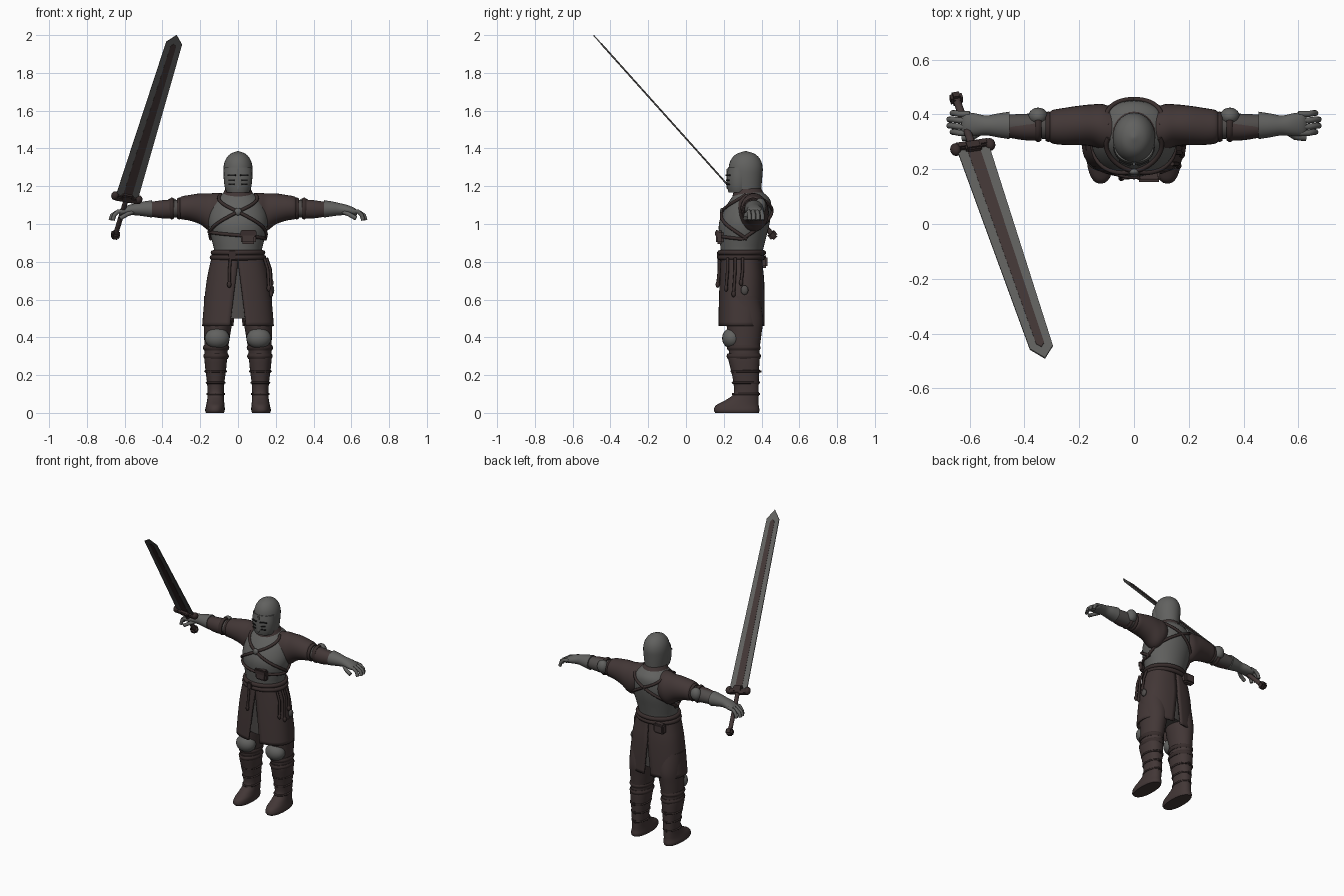
import bpy, bmesh, math
from mathutils import Vector, Matrix

cube = bpy.data.objects.get("Cube")
if cube:
    bpy.data.objects.remove(cube)


def material(name, rgb):
    m = bpy.data.materials.new(name)
    m.use_nodes = True
    m.diffuse_color = (*rgb, 1)
    m.node_tree.nodes["Principled BSDF"].inputs["Base Color"].default_value = (*rgb, 1)
    return m


STEEL = material("dark steel", (0.12, 0.12, 0.115))
LEATHER = material("brown leather", (0.055, 0.038, 0.037))
STRAP = material("dark strap leather", (0.04, 0.027, 0.026))
MAIL = material("mail", (0.08, 0.073, 0.07))
BLACK = material("black slit", (0.01, 0.01, 0.01))
meshes = []


def finish(name, bm, mat):
    bmesh.ops.recalc_face_normals(bm, faces=bm.faces)
    me = bpy.data.meshes.new(name)
    bm.to_mesh(me)
    bm.free()
    ob = bpy.data.objects.new(name, me)
    bpy.context.collection.objects.link(ob)
    me.materials.append(mat)
    meshes.append(ob)
    return ob


def smooth_rings(rings, steps=4):
    """Catmull-Rom interpolation through the given rings."""
    out = []
    for i in range(len(rings) - 1):
        a, b = rings[max(i - 1, 0)], rings[i]
        c, d = rings[i + 1], rings[min(i + 2, len(rings) - 1)]
        for k in range(steps):
            t = k / steps
            out.append([q + 0.5 * t * (r - p + t * (2*p - 5*q + 4*r - s + t * (3*(q - r) + s - p)))
                        for p, q, r, s in zip(a, b, c, d)])
    return out + [list(rings[-1])]


def loft(name, rings, mat, axis="z", side=1, power=2.0, sides=28, steps=4):
    """Rings (x, y, z, a, b) swept along z or x, closed with caps."""
    bm = bmesh.new()
    rows = []
    for x, y, z, a, b in smooth_rings(rings, steps):
        row = []
        for i in range(sides):
            t = 2 * math.pi * i / sides
            c, s = math.cos(t), math.sin(t)
            u = a * math.copysign(abs(c) ** (2 / power), c)
            v = b * math.copysign(abs(s) ** (2 / power), s)
            p = (x + u, y + v, z) if axis == "z" else (x, y + u, z + v)
            row.append(bm.verts.new((p[0] * side, p[1], p[2])))
        rows.append(row)
    for lo, hi in zip(rows, rows[1:]):
        for i in range(sides):
            j = (i + 1) % sides
            bm.faces.new((lo[i], lo[j], hi[j], hi[i]))
    bm.faces.new(rows[0])
    bm.faces.new(rows[-1])
    return finish(name, bm, mat)


def ball(name, centre, radii, mat, frame=Matrix()):
    bm = bmesh.new()
    m = frame @ Matrix.Translation(centre) @ Matrix.Diagonal((*radii, 1))
    bmesh.ops.create_uvsphere(bm, u_segments=20, v_segments=12, radius=1, matrix=m)
    return finish(name, bm, mat)


def box(name, centre, size, mat, frame=Matrix(), bevel=0.006, turn=0):
    bm = bmesh.new()
    m = (frame @ Matrix.Translation(centre) @ Matrix.Rotation(turn, 4, "Z")
         @ Matrix.Diagonal((*size, 1)))
    bmesh.ops.create_cube(bm, size=1, matrix=m)
    if bevel:
        bmesh.ops.bevel(bm, geom=bm.edges[:], offset=bevel, segments=2, affect="EDGES")
    return finish(name, bm, mat)


def tube(name, points, radius, mat, closed=False):
    cu = bpy.data.curves.new(name, "CURVE")
    cu.dimensions = "3D"
    cu.bevel_depth = radius
    cu.bevel_resolution = 2
    cu.use_fill_caps = True
    sp = cu.splines.new("POLY")
    sp.points.add(len(points) - 1)
    for q, p in zip(sp.points, points):
        q.co = (*p, 1)
    sp.use_cyclic_u = closed
    sp.use_smooth = True
    cu.materials.append(mat)
    ob = bpy.data.objects.new(name, cu)
    bpy.context.collection.objects.link(ob)
    return ob


# Torso plate, collar and helmet
TORSO = [(0, .292, .80, .138, .106), (0, .295, .85, .125, .110), (0, .30, .92, .14, .122),
         (0, .308, 1.0, .157, .134), (0, .325, 1.07, .15, .126), (0, .34, 1.13, .12, .105),
         (0, .335, 1.17, .07, .07)]
loft("breastplate", TORSO, STEEL, sides=40)
loft("collar", [(0, .335, 1.14, .095, .09), (0, .33, 1.17, .075, .078), (0, .325, 1.21, .055, .06)], LEATHER)
loft("helmet", [(0, .318, 1.185, .068, .08), (0, .316, 1.25, .076, .088), (0, .316, 1.30, .077, .09),
                (0, .316, 1.34, .066, .078), (0, .316, 1.37, .042, .05), (0, .316, 1.386, .004, .004)], STEEL)
loft("visor", [(0, .28, 1.168, .06, .055), (0, .28, 1.20, .071, .062), (0, .28, 1.25, .076, .064),
               (0, .28, 1.30, .072, .056)], STEEL, steps=3)
box("visor_ridge", (0, .22, 1.24), (.012, .012, .11), STEEL, bevel=.003)
for s in (1, -1):
    for z, w in ((1.258, .045), (1.232, .03), (1.21, .03)):
        box("visor_slit", (s * .034, .2225, z), (w, .009, .007), BLACK, bevel=0, turn=s * .38)


def on_torso(deg, z, off=0.004):
    """Point on the torso surface; angle 0 is the front."""
    rows = smooth_rings(TORSO)
    lo, hi = next((p for p in zip(rows, rows[1:]) if p[1][2] >= z), rows[-2:])
    t = (z - lo[2]) / (hi[2] - lo[2])
    x, y, _, a, b = [p + (q - p) * t for p, q in zip(lo, hi)]
    r = math.radians(deg)
    return (x + (a + off) * math.sin(r), y - (b + off) * math.cos(r), z)


def torso_strap(name, d0, z0, d1, z1, radius=.009):
    n = 16
    tube(name, [on_torso(d0 + (d1 - d0) * i / n, z0 + (z1 - z0) * i / n) for i in range(n + 1)],
         radius, STRAP)


# Crossed harness on chest and back
for s in (1, -1):
    torso_strap("chest_strap_upper", 0, 1.065, s * 75, 1.155)
    torso_strap("chest_strap_lower", 0, 1.065, s * 100, .92)
    torso_strap("back_strap_upper", 180, 1.07, 180 - s * 75, 1.155)
    torso_strap("back_strap_lower", 180, 1.07, 180 - s * 90, .92)
torso_strap("pouch_strap", -90, .96, 90, .92)
ball("chest_ring", on_torso(0, 1.065, .006), (.02, .012, .02), STEEL)
box("chest_pouch", (.055, .178, .93), (.08, .04, .07), LEATHER, bevel=.01)
box("chest_pouch_flap", (.055, .164, .95), (.086, .02, .035), STRAP)
box("belt_pouch", (-.09, .41, .80), (.075, .045, .065), LEATHER, bevel=.01)

# Waist belts
for z in (.822, .848):
    tube("belt", [on_torso(a * 10, z, .006) for a in range(36)], .014, STRAP, True)
box("belt_buckle", (-.03, .172, .835), (.04, .018, .045), STRAP)

# Split skirt, one half per side, over mail
SKIRT = [(0, .293, .46, .19, .123), (0, .295, .58, .18, .122), (0, .296, .70, .166, .118),
         (0, .294, .78, .15, .112), (0, .293, .83, .138, .108)]
loft("mail_skirt", [(0, .295, .50, .12, .09), (0, .295, .65, .13, .095), (0, .295, .8, .125, .1)], MAIL)
for s in (1, -1):
    bm = bmesh.new()
    rows = []
    for x, y, z, a, b in smooth_rings(SKIRT):
        front = max(.002, .036 * (.79 - z) / .33)
        back = max(.002, .02 * (.69 - z) / .23)
        t0, t1 = math.asin(front / a), math.pi - math.asin(back / a)
        row = []
        for i in range(25):
            t = t0 + (t1 - t0) * i / 24
            c = math.cos(t)
            row.append(bm.verts.new((s * a * math.sin(t) ** .9,
                                     y - b * math.copysign(abs(c) ** .8, c), z)))
        rows.append(row)
    for lo, hi in zip(rows, rows[1:]):
        for i in range(24):
            bm.faces.new((lo[i], lo[i + 1], hi[i + 1], hi[i]))
    skirt = finish("skirt_half", bm, LEATHER)
    skirt.modifiers.new("thickness", "SOLIDIFY").thickness = .01

# Hanging belt ends
for x, y, low in ((.158, .22, .66), (.17, .26, .63), (.172, .30, .69), (-.045, .176, .68)):
    tube("hanging_strap", [(x * .88, y, .82), (x, y, .76), (x * 1.03, y - .008, low)], .008, STRAP)
    ball("strap_end", (x * 1.03, y - .008, low), (.011, .011, .018), STRAP)
ball("mail_tuft", (.18, .31, .65), (.012, .02, .025), MAIL)

for s in (1, -1):
    # Legs and boots
    loft("trouser_leg", [(.10, .30, .62, .08, .09), (.105, .31, .50, .077, .098), (.11, .31, .42, .07, .09),
                         (.115, .308, .34, .062, .082), (.118, .31, .27, .058, .075)], LEATHER, side=s)
    loft("boot", [(.122, .27, 0, .048, .115), (.122, .268, .015, .052, .121), (.12, .272, .04, .049, .113),
                  (.119, .295, .065, .045, .09), (.118, .318, .10, .043, .067), (.118, .318, .16, .046, .067),
                  (.118, .312, .23, .055, .075), (.118, .305, .30, .06, .084), (.118, .305, .315, .05, .07)],
         LEATHER, side=s, power=2.3)
    for z, a, b in ((.345, .064, .084), (.30, .062, .086)):
        loft("knee_band", [(.116, .306, z - .014, a, b), (.116, .306, z, a + .006, b + .005),
                           (.116, .306, z + .014, a, b)], STRAP, side=s)
    for z, a, b in ((.10, .044, .068), (.16, .047, .068), (.22, .055, .075)):
        tube("boot_strap", [(s * (.118 + a * math.cos(i * .3142)), .316 + b * math.sin(i * .3142), z)
                            for i in range(20)], .006, STRAP, True)
        box("boot_buckle", (s * .118, .316 + b, z), (.025, .016, .022), STRAP)
    ball("knee_guard", (s * .11, .243, .395), (.066, .052, .055), STEEL)

    # Sleeves and arm guards
    loft("sleeve", [(.06, .34, 1.08, .075, .08), (.11, .352, 1.065, .085, .10), (.15, .36, 1.062, .077, .10),
                    (.20, .36, 1.08, .072, .082), (.26, .356, 1.086, .067, .067), (.30, .355, 1.085, .06, .06),
                    (.31, .355, 1.085, .045, .045)], LEATHER, "x", s)
    loft("forearm", [(.28, .356, 1.083, .046, .046), (.38, .358, 1.08, .045, .045),
                     (.48, .36, 1.08, .038, .036)], MAIL, "x", s)
    loft("forearm_guard", [(.34, .352, 1.08, .047, .05), (.40, .348, 1.078, .042, .048),
                           (.455, .35, 1.078, .035, .04)], LEATHER, "x", s)
    for x in (.312, .35):
        loft("arm_band", [(x - .012, .355, 1.082, .05, .052), (x, .355, 1.082, .056, .058),
                          (x + .012, .355, 1.082, .05, .052)], STRAP, "x", s)
    ball("elbow_guard", (s * .35, .393, 1.095), (.036, .032, .042), STEEL)

    # Gauntlets with bent fingers
    loft("gauntlet", [(.455, .36, 1.08, .05, .046), (.50, .36, 1.08, .043, .039), (.54, .36, 1.078, .036, .032),
                      (.58, .363, 1.073, .041, .027), (.615, .365, 1.065, .043, .021),
                      (.63, .365, 1.06, .036, .014)], STEEL, "x", s)
    for i in range(4):
        y, r = .332 + .023 * i, .655 + (.012 if i in (1, 2) else 0)
        tube("finger", [(s * .60, y, 1.07), (s * .635, y, 1.066), (s * r, y + .004, 1.046),
                        (s * (r + .008), y + .004, 1.02)], .011, STEEL)
    tube("thumb", [(s * .555, .34, 1.065), (s * .59, .318, 1.05), (s * .625, .314, 1.03)], .012, STEEL)

# Sword, built along its own z axis and set into the right hand
guard, tip = Vector((-.59, .285, 1.135)), Vector((-.325, -.49, 2.0))
d = (tip - guard).normalized()
w = (Vector((1, 0, 0)) - d * d.x).normalized()
n = d.cross(w)
FRAME = Matrix.Translation(guard) @ Matrix((w, n, d)).transposed().to_4x4()
L = (tip - guard).length


def plate(name, outline, half, mat):
    bm = bmesh.new()
    back = [bm.verts.new(FRAME @ Vector((x, -half, z))) for x, z in outline]
    front = [bm.verts.new(FRAME @ Vector((x, half, z))) for x, z in outline]
    bm.faces.new(back)
    bm.faces.new(front)
    for i in range(len(outline)):
        j = (i + 1) % len(outline)
        bm.faces.new((back[i], back[j], front[j], front[i]))
    finish(name, bm, mat)


plate("blade", [(-.06, 0), (.06, 0), (.043, L - .06), (0, L), (-.043, L - .06)], .003, STEEL)
plate("blade_fuller", [(-.024, 0), (.024, 0), (.015, L - .08), (0, L - .06), (-.015, L - .08)], .0045, LEATHER)
box("sword_guard", (0, 0, 0), (.13, .035, .035), STRAP, FRAME)
box("guard_collar", (0, 0, .012), (.06, .045, .045), STRAP, FRAME)
for s in (1, -1):
    ball("guard_end", (s * .064, 0, .006), (.02, .022, .025), STRAP, FRAME)
tube("sword_grip", [FRAME @ Vector((0, 0, -z)) for z in (0, .12, .25)], .014, LEATHER)
box("sword_pommel", (0, 0, -.265), (.045, .045, .045), STRAP, FRAME, .01)

# Smooth shading with sharp edges kept
bpy.ops.object.select_all(action="DESELECT")
for ob in meshes:
    ob.select_set(True)
bpy.context.view_layer.objects.active = meshes[0]
bpy.ops.object.shade_smooth_by_angle(angle=math.radians(40))
